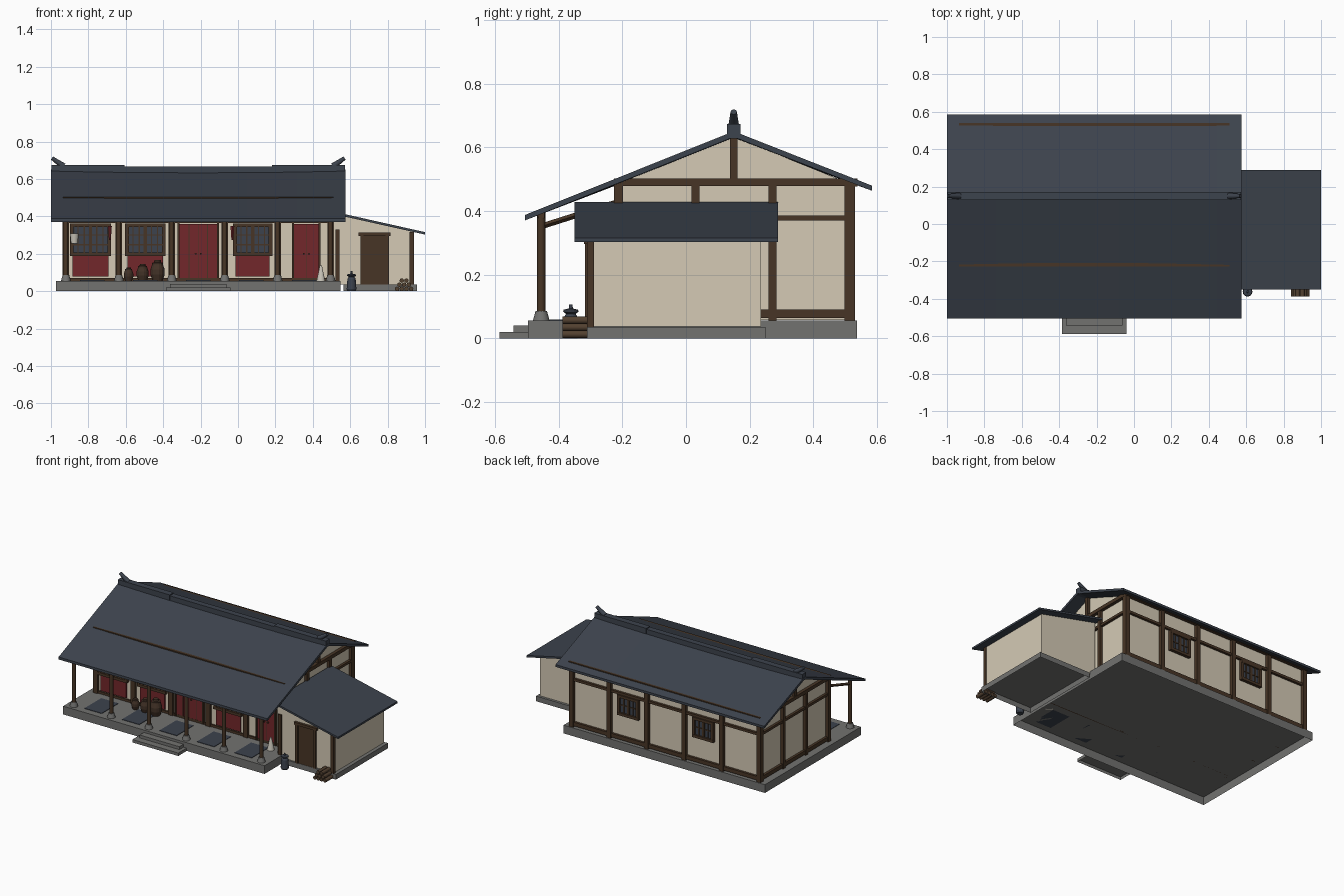
import bpy, bmesh, math
from mathutils import Vector

old = bpy.data.objects.get("Cube")
if old:
    bpy.data.objects.remove(old, do_unlink=True)


def material(name, r, g, b):
    m = bpy.data.materials.new(name)
    m.use_nodes = True
    m.diffuse_color = (r, g, b, 1)
    m.node_tree.nodes["Principled BSDF"].inputs["Base Color"].default_value = (r, g, b, 1)
    return m


ROOF = material("slate_tile", .046, .056, .074)
PLASTER = material("cream_plaster", .66, .59, .46)
TIMBER = material("dark_timber", .064, .036, .019)
STONE = material("grey_stone", .168, .168, .162)
RED = material("red_lacquer", .17, .02, .024)
GLASS = material("dark_pane", .045, .055, .075)
CLAY = material("brown_clay", .055, .032, .02)
CLOTH = material("pale_cloth", .58, .55, .48)
LOG = material("log_wood", .085, .052, .03)


def finish(name, bm, mat, smooth=False):
    bmesh.ops.recalc_face_normals(bm, faces=bm.faces)
    mesh = bpy.data.meshes.new(name)
    bm.to_mesh(mesh)
    bm.free()
    mesh.materials.append(mat)
    for p in mesh.polygons:
        p.use_smooth = smooth and len(p.vertices) == 4
    ob = bpy.data.objects.new(name, mesh)
    bpy.context.collection.objects.link(ob)
    return ob


def box(name, mat, x, y, z, open_base=False):
    """Box from (low, high) pairs on each axis, optionally without its underside."""
    bm = bmesh.new()
    bmesh.ops.create_cube(bm, size=1)
    if open_base:
        low = [f for f in bm.faces if f.calc_center_median().z < -.4]
        bmesh.ops.delete(bm, geom=low, context="FACES_ONLY")
    for v in bm.verts:
        v.co = [a[0] if c < 0 else a[1] for a, c in zip((x, y, z), v.co)]
    return finish(name, bm, mat)


def prism(name, mat, profile, span, axis):
    """Extrude a 2D profile (other axis, z) along x or y."""
    bm = bmesh.new()
    place = (lambda p, t: (t, p[0], p[1])) if axis == "x" else (lambda p, t: (p[0], t, p[1]))
    face = bm.faces.new([bm.verts.new(place(p, span[0])) for p in profile])
    out = bmesh.ops.extrude_face_region(bm, geom=[face])["geom"]
    shift = Vector(place((0, 0), span[1] - span[0]))
    bmesh.ops.translate(bm, vec=shift, verts=[g for g in out if isinstance(g, bmesh.types.BMVert)])
    return finish(name, bm, mat)


def rod(name, mat, a, b, r1, r2=None, sides=10):
    """Round or square bar between two points."""
    a, b = Vector(a), Vector(b)
    bm = bmesh.new()
    bmesh.ops.create_cone(bm, cap_ends=True, segments=sides, radius1=r1,
                          radius2=r1 if r2 is None else r2, depth=(b - a).length)
    ob = finish(name, bm, mat, sides > 6)
    ob.location = (a + b) / 2
    ob.rotation_mode = "QUATERNION"
    ob.rotation_quaternion = (b - a).to_track_quat("Z", "Y")
    return ob


def lathe(name, mat, profile, base, radius, height):
    bm = bmesh.new()
    vs = [bm.verts.new((r * radius, 0, z * height)) for r, z in profile]
    es = [bm.edges.new(p) for p in zip(vs, vs[1:])]
    bmesh.ops.spin(bm, geom=vs + es, cent=(0, 0, 0), axis=(0, 0, 1), angle=math.tau, steps=14)
    bmesh.ops.remove_doubles(bm, verts=bm.verts, dist=.0005)
    finish(name, bm, mat).location = base


def around(c, half):
    return (c - half, c + half)


def window(name, cx, half, z0, z1, y, out, cols, rows):
    """Framed lattice window standing on a wall facing out (-1 front, 1 back)."""
    def layer(depth):
        return sorted((y, y + out * depth))
    box(name + "_pane", GLASS, around(cx, half), layer(.008), (z0, z1))
    for s in (-1, 1):
        box(name + "_jamb", TIMBER, around(cx + s * half, .01), layer(.02), (z0, z1))
    for z in (z0, z1):
        box(name + "_rail", TIMBER, around(cx, half + .01), layer(.021), around(z, .009))
    for i in range(1, cols):
        wide = .009 if i * 2 == cols else .003
        box(name + "_bar", TIMBER, around(cx - half + 2 * half * i / cols, wide), layer(.014), (z0, z1))
    for i in range(1, rows):
        box(name + "_crossbar", TIMBER, around(cx, half), layer(.013), around(z0 + (z1 - z0) * i / rows, .003))


MID = -.2125                       # centre of the main house
POSTS = [MID + .283 * (i - 2.5) for i in range(6)]
BAYS = [(a + b) / 2 for a, b in zip(POSTS, POSTS[1:])]
LEFT, RIGHT = POSTS[0], POSTS[-1]
FLOOR, FRONT, BACK = .056, -.208, .51

# Stone platforms and steps, hollow underneath
box("platform", STONE, around(MID, .76), (-.496, .538), (0, FLOOR), True)
box("lower_step", STONE, around(MID, .173), (-.587, -.497), (0, .02), True)
box("upper_step", STONE, around(MID, .15), (-.542, -.497), (.02, .04))
box("wing_platform", STONE, (.565, .957), (-.312, .25), (0, .035), True)

# Slate paving on the porch between the pillars
for x in BAYS:
    box("porch_paving", GLASS, around(x, .065), (-.45, -.27), (FLOOR, FLOOR + .003))

# Main walls and gables as one solid
prism("house_walls", PLASTER, [(FRONT, FLOOR + .002), (BACK, FLOOR + .002), (BACK, .489), (.15, .634), (FRONT, .488)],
      (LEFT + .006, RIGHT - .006), "x")

# Main roof with a slight sag along the ridge
bm = bmesh.new()
rows = []
for i in range(13):
    u = i / 6 - 1
    ridge = .641 + .01 * u * u
    line = [(-.506, .388), (.15, ridge), (.585, .48), (.585, .464), (.15, ridge - .018), (-.506, .371)]
    rows.append([bm.verts.new((MID + .7875 * u, y, z)) for y, z in line])
for a, b in zip(rows, rows[1:]):
    for j in range(6):
        k = (j + 1) % 6
        bm.faces.new((a[j], a[k], b[k], b[j]))
for end in (rows[0], rows[-1]):
    bm.faces.new((end[0], end[1], end[4], end[5]))
    bm.faces.new((end[1], end[2], end[3], end[4]))
finish("main_roof", bm, ROOF)

# Ridge cap and upturned ends
box("ridge_middle", ROOF, around(MID, .395), around(.15, .02), (.628, .668))
for s in (-1, 1):
    box("ridge_end", ROOF, sorted((MID + s * .393, MID + s * .785)), around(.15, .021), (.628, .674))
    rod("ridge_horn", ROOF, (MID + s * .72, .15, .668), (MID + s * .782, .15, .712), .017, .01, 8)

# Wall plates, breaking just through the roof
for name, y in (("front_wall_plate", -.216), ("back_wall_plate", .528)):
    box(name, TIMBER, around(MID, .722), around(y, .011), (.478, .503))

# Porch pillars, wall posts and sloping ties
for x in POSTS:
    rod("pillar_base", STONE, (x, -.455, FLOOR), (x, -.455, .086), .026, .018, 12)
    rod("porch_pillar", TIMBER, (x, -.455, .08), (x, -.455, .4), .013)
    rod("porch_tie", TIMBER, (x, -.455, .352), (x, -.21, .43), .009, sides=4)
    box("front_post", TIMBER, around(x, .017), (-.226, -.198), (FLOOR, .49))
    box("back_post", TIMBER, around(x, .015), (.5, .532), (FLOOR, .49))
box("eave_beam", TIMBER, around(MID, .72), around(-.455, .01), (.378, .396))

# Long rails on front and back walls
box("front_sill", TIMBER, (LEFT, RIGHT), (-.218, -.2), (FLOOR, .072))
box("front_lintel", TIMBER, (LEFT, RIGHT), (-.222, -.2), (.365, .39))
for z0, z1 in ((.064, .09), (.37, .387)):
    box("back_rail", TIMBER, (LEFT, RIGHT), (.5, .526), (z0, z1))

# Gable framing, the same on both ends
for x in (LEFT, RIGHT):
    for y in (-.214, .03, .272, .512):
        box("gable_post", TIMBER, around(x, .014), around(y, .013), (FLOOR, .49))
    box("king_post", TIMBER, around(x, .013), around(.15, .012), (.5, .634))
    box("gable_beam", TIMBER, around(x, .016), (-.226, .53), (.479, .503))
    for z0, z1 in ((.064, .09), (.37, .387)):
        box("gable_rail", TIMBER, around(x, .011), (-.214, .52), (z0, z1))

# Front windows over red panels
for bay, half in ((0, .1), (1, .098), (3, .095)):
    cx = BAYS[bay] - (.01 if bay == 0 else 0) + (.008 if bay == 3 else 0)
    window("front_window", cx, half, .197, .352, FRONT, -1, 6, 3)
    box("red_panel", RED, around(cx, half - .004), (FRONT - .009, FRONT), (.078, .19))


# Red doors
def red_door(cx, half, leaves):
    box("door_panel", RED, around(cx, half), (FRONT - .009, FRONT), (.072, .36))
    for s in (-1, 1):
        box("door_jamb", TIMBER, around(cx + s * (half + .005), .005), (FRONT - .018, FRONT), (.06, .368))
    for i in range(1, leaves):
        box("door_seam", TIMBER, around(cx - half + 2 * half * i / leaves, .002), (FRONT - .011, FRONT), (.072, .36))
    for s in (-1, 1):
        rod("door_handle", TIMBER, (cx + s * .014, FRONT - .018, .2), (cx + s * .014, FRONT, .2), .005)


red_door(BAYS[2], .1, 4)
red_door(BAYS[4] + .012, .066, 2)

# Back windows
for bay in (1, 3):
    window("back_window", BAYS[bay], .07, .24, .36, BACK, 1, 4, 2)

# Side wing
prism("wing_walls", PLASTER, [(.51, .037), (.935, .037), (.935, .322), (.51, .416)], (-.303, .236), "y")
prism("wing_roof", ROOF, [(.5, .428), (1, .316), (1, .303), (.5, .415)], (-.35, .29), "y")
box("wing_inner_post", TIMBER, (.52, .543), (-.312, -.29), (.035, .33))
box("wing_outer_post", TIMBER, (.918, .94), (-.312, -.29), (.035, .318))
box("wing_door", TIMBER, (.67, .79), (-.31, -.3), (.035, .295))
for x in (.663, .797):
    box("wing_door_jamb", TIMBER, around(x, .009), (-.317, -.3), (.035, .302))
box("wing_door_lintel", TIMBER, (.645, .815), (-.32, -.3), (.296, .314))

# Lidded jars on the porch and a can by the wing
JAR = [(0, 0), (.72, 0), (1, .3), (1, .55), (.75, .8), (.75, .87), (.5, .9), (.45, 1), (0, 1)]
CAN = [(0, 0), (.8, 0), (1, .1), (.85, .62), (.6, .72), (.95, .78), (.9, .84), (.25, .88), (.2, 1), (0, 1)]
for x, radius, height in ((-.585, .025, .072), (-.51, .032, .09), (-.43, .038, .11)):
    lathe("clay_jar", CLAY, JAR, (x, -.27, FLOOR), radius, height)
lathe("wing_can", GLASS, CAN, (.607, -.362, 0), .026, .107)

# Hanging basket, drying strings and a sack
rod("hanging_basket", CLOTH, (-.875, -.25, .256), (-.875, -.25, .31), .019, .025)
rod("basket_cord", CLOTH, (-.875, -.25, .308), (-.875, -.25, .36), .002, sides=6)
for x in (-.685, -.03):
    rod("drying_string", RED, (x, -.235, .275), (x, -.235, .35), .006, .012, 6)
rod("sack", CLOTH, (.443, -.28, FLOOR), (.443, -.28, .138), .024, .006)

# Firewood stack
for row, count in enumerate((4, 3, 2)):
    for i in range(count):
        x, z = .888 + (i - (count - 1) / 2) * .025, .013 + row * .022
        rod("firewood", LOG, (x, -.388, z), (x, -.305, z), .0122, sides=8)
